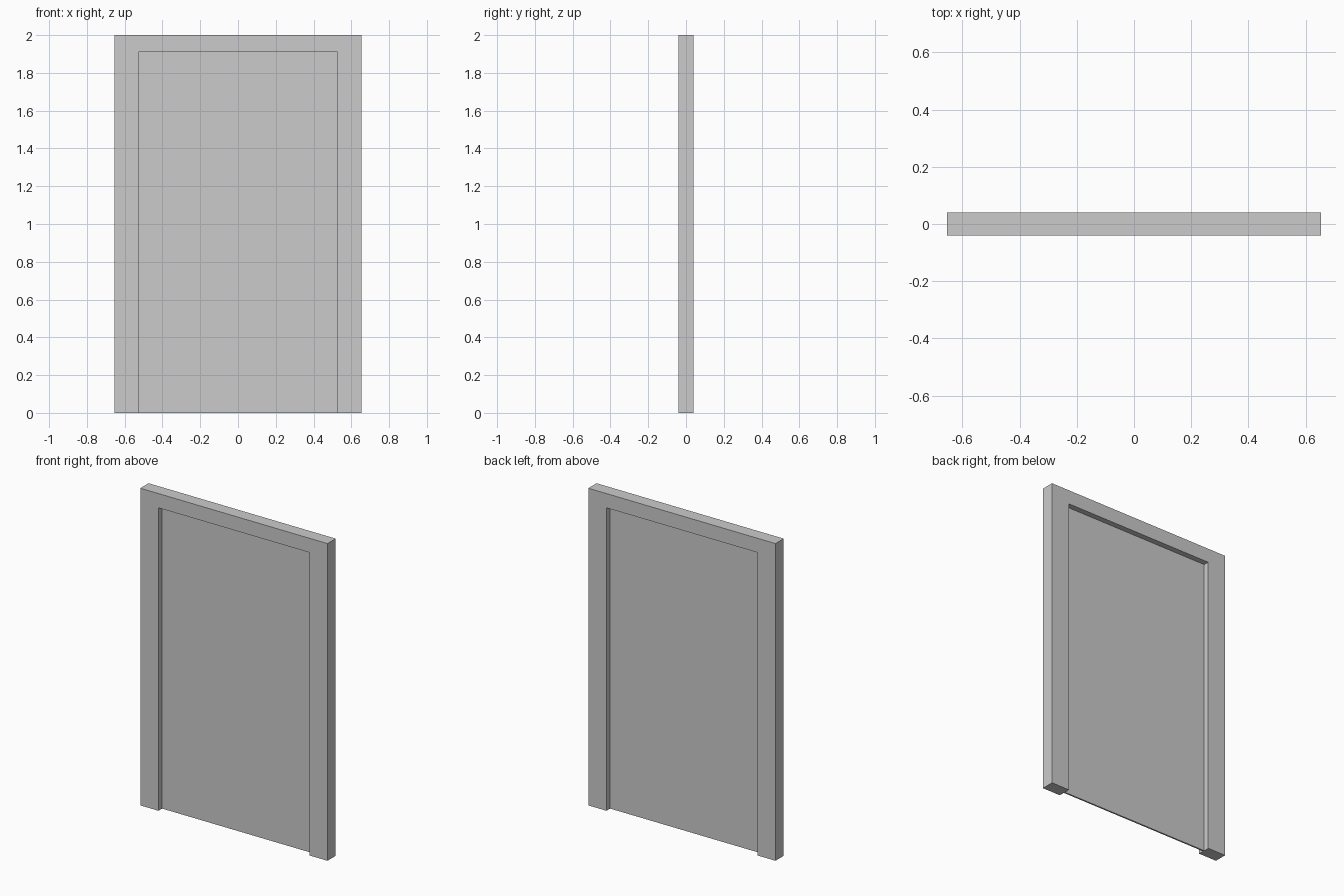
import bpy, bmesh

if "Cube" in bpy.data.objects:
    bpy.data.objects.remove(bpy.data.objects["Cube"])

W, H, D = 0.653, 2.0, 0.082      # outer half width, height, depth
IW, IH = 0.526, 1.91             # opening half width and height
PANEL = 0.01                     # door panel thickness


def extrude_profile(name, points, depth):
    """Extrude an x/z outline along y, centred on y = 0."""
    bm = bmesh.new()
    face = bm.faces.new([bm.verts.new((x, -depth / 2, z)) for x, z in points])
    out = bmesh.ops.extrude_face_region(bm, geom=[face])
    moved = [g for g in out["geom"] if isinstance(g, bmesh.types.BMVert)]
    bmesh.ops.translate(bm, verts=moved, vec=(0, depth, 0))
    bmesh.ops.recalc_face_normals(bm, faces=bm.faces)
    mesh = bpy.data.meshes.new(name)
    bm.to_mesh(mesh)
    bm.free()
    obj = bpy.data.objects.new(name, mesh)
    bpy.context.collection.objects.link(obj)
    return obj


# Frame: two jambs and a head in one piece
extrude_profile("door_frame", [(-W, 0), (-IW, 0), (-IW, IH), (IW, IH),
                               (IW, 0), (W, 0), (W, H), (-W, H)], D)

# Thin door panel in the middle of the frame
extrude_profile("door_panel", [(-IW, 0), (IW, 0), (IW, IH), (-IW, IH)], PANEL)
